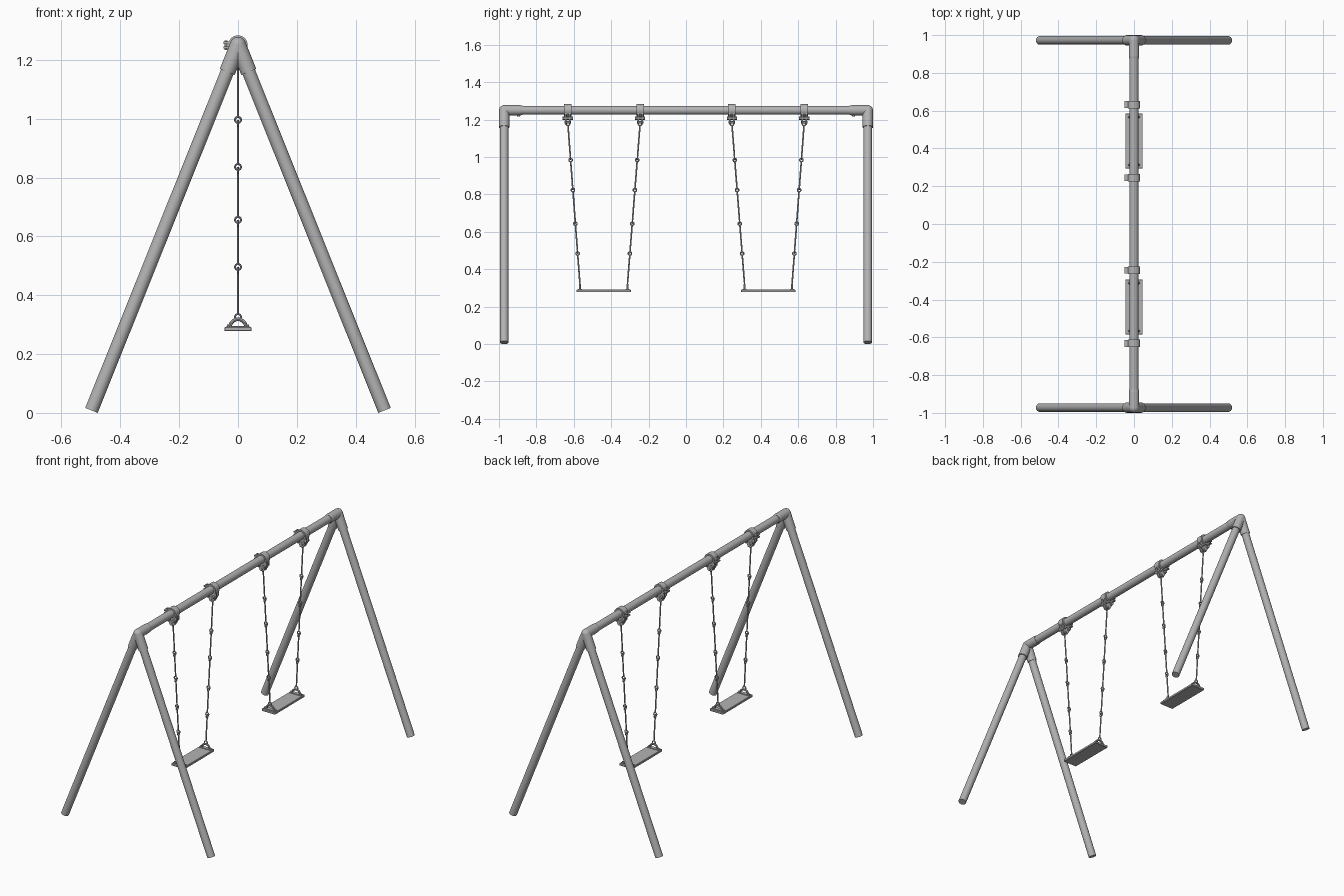
import bpy, bmesh, math
from mathutils import Vector, Matrix

cube = bpy.data.objects.get("Cube")
if cube:
    bpy.data.objects.remove(cube, do_unlink=True)

mat = bpy.data.materials.new("grey steel")
mat.use_nodes = True
GREY = (0.45, 0.45, 0.45, 1)
mat.diffuse_color = GREY
mat.node_tree.nodes["Principled BSDF"].inputs["Base Color"].default_value = GREY


def finish(name, bm):
    bmesh.ops.recalc_face_normals(bm, faces=bm.faces)
    mesh = bpy.data.meshes.new(name)
    bm.to_mesh(mesh)
    bm.free()
    mesh.materials.append(mat)
    mesh.shade_smooth()
    mesh.set_sharp_from_angle(angle=math.radians(35))
    obj = bpy.data.objects.new(name, mesh)
    bpy.context.collection.objects.link(obj)
    return obj


def add_rod(bm, a, b, r, sides=32, r2=None):
    a, b = Vector(a), Vector(b)
    turn = (b - a).to_track_quat('Z', 'Y').to_matrix().to_4x4()
    bmesh.ops.create_cone(bm, cap_ends=True, segments=sides, radius1=r, radius2=r if r2 is None else r2,
                          depth=(b - a).length, matrix=Matrix.Translation((a + b) / 2) @ turn)


def add_box(bm, centre, size):
    bmesh.ops.create_cube(bm, size=1, matrix=Matrix.Translation(centre) @ Matrix.Diagonal((*size, 1)))


def add_arc(bm, centre, u, v, major, minor, sweep=math.tau, steps=16, sides=8):
    """Tube bent around centre in the plane of u and v."""
    centre, u, v = Vector(centre), Vector(u), Vector(v)
    w = u.cross(v)
    closed = sweep > math.pi * 1.9
    rings = []
    for i in range(steps if closed else steps + 1):
        t = sweep * i / steps
        out = u * math.cos(t) + v * math.sin(t)
        rings.append([bm.verts.new(centre + out * (major + minor * math.cos(s)) + w * minor * math.sin(s))
                      for s in (math.tau * k / sides for k in range(sides))])
    for i in range(steps):
        p, q = rings[i], rings[(i + 1) % len(rings)]
        for k in range(sides):
            n = (k + 1) % sides
            bm.faces.new((p[k], p[n], q[n], q[k]))


BAR_Z, END_Y = 1.25, 0.972
X, Y, Z = Vector((1, 0, 0)), Vector((0, 1, 0)), Vector((0, 0, 1))

# Top bar
bm = bmesh.new()
add_rod(bm, (0, -END_Y, BAR_Z), (0, END_Y, BAR_Z), 0.0235)
finish("top_bar", bm)

# A-frames: legs and the three-way corner fittings
for end, ys in (("front", -1), ("back", 1)):
    top = Vector((0, ys * END_Y, BAR_Z))
    fitting = bmesh.new()
    bmesh.ops.create_uvsphere(fitting, u_segments=32, v_segments=16, radius=0.0275,
                              matrix=Matrix.Translation(top))
    add_rod(fitting, top, (0, ys * 0.89, BAR_Z), 0.0275)
    add_rod(fitting, (0, ys * 0.89, BAR_Z), (0, ys * 0.875, BAR_Z), 0.0275, r2=0.0255)
    add_rod(fitting, (0, ys * 0.895, BAR_Z - 0.032), (0, ys * 0.895, BAR_Z), 0.008, 6)
    for side, xs in (("left", 1), ("right", -1)):
        foot = Vector((xs * 0.498, ys * END_Y, 0.0085))
        bm = bmesh.new()
        add_rod(bm, foot, top, 0.0228)
        finish(f"{end}_{side}_leg", bm)
        add_rod(fitting, top, top + (foot - top).normalized() * 0.098, 0.0275)
    finish(f"{end}_corner_fitting", fitting)


def build_hanger(name, y):
    # Band around the bar with a bolted ear
    bm = bmesh.new()
    add_rod(bm, (0, y - 0.02, BAR_Z), (0, y + 0.02, BAR_Z), 0.033)
    for dz in (-0.008, 0.008):
        add_box(bm, (-0.038, y, BAR_Z + dz), (0.024, 0.036, 0.007))
    add_rod(bm, (-0.041, y, BAR_Z - 0.016), (-0.041, y, BAR_Z + 0.016), 0.006, 6)
    finish(name + "_clamp", bm)
    # Tapered bracket with a cross bolt and a lower eye
    bm = bmesh.new()
    profile = [(-0.033, 1.235), (0.033, 1.235), (0.033, 1.215), (0.011, 1.175), (-0.011, 1.175), (-0.033, 1.215)]
    for dy in (-0.01, 0.01):
        face = bm.faces.new([bm.verts.new((x, y + dy - 0.004, z)) for x, z in profile])
        ext = bmesh.ops.extrude_face_region(bm, geom=[face])
        bmesh.ops.translate(bm, vec=(0, 0.008, 0),
                            verts=[v for v in ext["geom"] if isinstance(v, bmesh.types.BMVert)])
    for x in (-0.017, 0.017):
        add_rod(bm, (x, y - 0.027, 1.208), (x, y + 0.027, 1.208), 0.009, 6)
    add_rod(bm, (0, y - 0.018, 1.186), (0, y + 0.018, 1.186), 0.006, 12)
    finish(name + "_bracket", bm)


def build_chain(name, y_top, y_low):
    # Long rods with interlocking eyes
    levels = [1.183, 0.99, 0.83, 0.65, 0.49, 0.32]
    points = [Vector((0, y_top + (y_low - y_top) * (levels[0] - z) / (levels[0] - levels[-1]), z))
              for z in levels]
    bm = bmesh.new()
    for a, b in zip(points, points[1:]):
        d = (b - a).normalized()
        across = X.cross(d)
        add_rod(bm, a + d * 0.014, b - d * 0.014, 0.0042, 10)
        add_arc(bm, a + d * 0.006, d, across, 0.009, 0.0035)
        add_arc(bm, b - d * 0.006, d, X, 0.010, 0.0035)
    finish(name + "_chain", bm)


# Two swings, each with two hangers, two chains, a seat and handles
for label, ys in (("front", -1), ("back", 1)):
    bm = bmesh.new()
    add_box(bm, (0, ys * 0.44, 0.2845), (0.092, 0.29, 0.014))
    bmesh.ops.bevel(bm, geom=bm.edges[:], offset=0.002, segments=1, affect='EDGES')
    finish(label + "_seat", bm)
    for part, y_top, y_low in (("outer", 0.632, 0.567), ("inner", 0.245, 0.313)):
        name = f"{label}_{part}"
        build_hanger(name, ys * y_top)
        build_chain(name, ys * y_top, ys * y_low)
        bm = bmesh.new()
        add_arc(bm, (0, ys * y_low, 0.291), X, Z, 0.027, 0.006, math.pi)
        add_box(bm, (0, ys * y_low, 0.293), (0.078, 0.022, 0.005))
        for x in (-0.033, 0.033):
            add_rod(bm, (x, ys * y_low, 0.293), (x, ys * y_low, 0.300), 0.006, 6)
        finish(name + "_seat_handle", bm)
